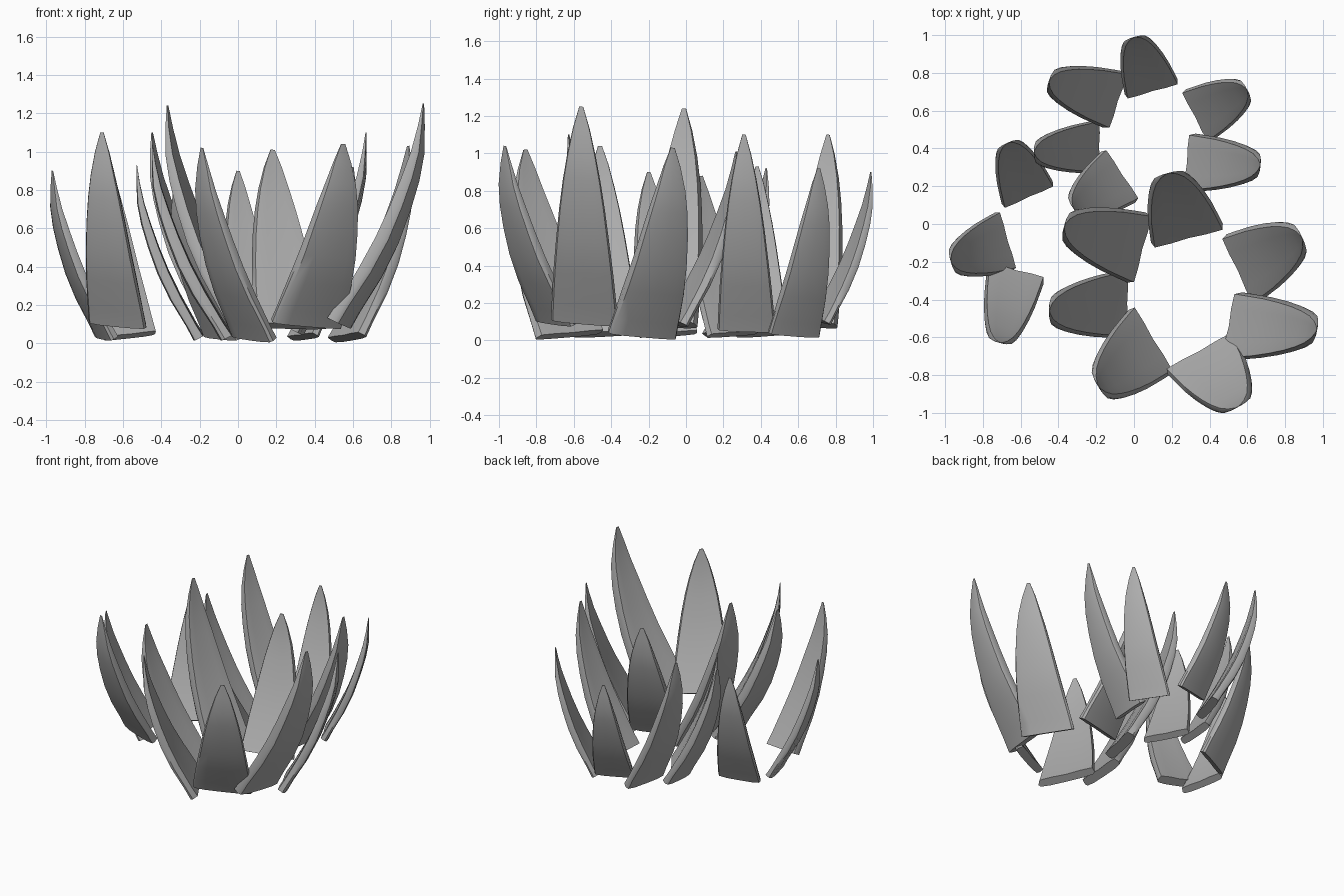
import bpy
import bmesh
from mathutils import Vector

cube = bpy.data.objects.get("Cube")
if cube:
    bpy.data.objects.remove(cube, do_unlink=True)

mat = bpy.data.materials.new("leaf_grey")
mat.use_nodes = True
grey = (0.42, 0.42, 0.42, 1)
mat.diffuse_color = grey
mat.node_tree.nodes["Principled BSDF"].inputs["Base Color"].default_value = grey

# Leaf stations: outer reach, outer height, inner reach, inner height, width
STATIONS = [
    (.15, 0, 0, .03, 1), (.26, .08, .10, .09, .97), (.50, .23, .33, .25, .89),
    (.69, .38, .51, .39, .79), (.83, .53, .66, .53, .68), (.93, .66, .78, .66, .56),
    (.99, .78, .88, .78, .42), (1, .90, .95, .90, .25), (1, 1, .99, 1, .06)]
# Cross-section: side position, depth from outer (0) to inner (1) face
HALF = [(.6, .02), (.94, .14), (1, .4), (.94, .95), (.5, .98)]
SECTION = [(0, 0)] + HALF + [(0, .9)] + [(-s, d) for s, d in reversed(HALF)]


def leaf(name, end_a, end_b, tip):
    """Curved, tapering slab rising from a base edge to a pointed tip."""
    a, b, tip = Vector(end_a), Vector(end_b), Vector(tip)
    foot = (a + b) / 2
    side = (b - a) / 2
    rise = Vector((0, 0, tip.z - foot.z))
    out = tip - foot - rise
    bm = bmesh.new()
    rings = []
    for ou, oz, iu, iz, w in STATIONS:
        outer = foot + out * ou + rise * oz
        inner = foot + out * iu + rise * iz
        rings.append([bm.verts.new(outer.lerp(inner, d) + side * s * w)
                      for s, d in SECTION])
    n = len(SECTION)
    for low, high in zip(rings, rings[1:]):
        for k in range(n):
            j = (k + 1) % n
            bm.faces.new((low[k], low[j], high[j], high[k]))
    bm.faces.new(rings[0])
    bm.faces.new(rings[-1])
    bmesh.ops.recalc_face_normals(bm, faces=bm.faces)
    mesh = bpy.data.meshes.new(name)
    bm.to_mesh(mesh)
    bm.free()
    mesh.materials.append(mat)
    obj = bpy.data.objects.new(name, mesh)
    bpy.context.collection.objects.link(obj)
    bpy.ops.object.select_all(action='DESELECT')
    obj.select_set(True)
    bpy.context.view_layer.objects.active = obj
    bpy.ops.object.shade_smooth_by_angle(angle=0.8)


# Each leaf: the two ends of its base edge, then its tip
CLUMPS = {
    "front_clump": [
        ((.10, -.13, .08), (.48, -.03, .07), (.18, .27, 1.01)),
        ((.00, -.32, .08), (.10, .05, .06), (-.37, -.01, 1.24)),
        ((-.03, -.24, .03), (-.03, -.60, .01), (-.45, -.46, 1.04)),
        ((.00, -.43, .03), (.21, -.78, .00), (-.19, -.86, 1.02)),
        ((.16, -.77, .10), (.52, -.57, .07), (.55, -.97, 1.04)),
        ((.53, -.36, .07), (.46, -.72, .10), (.97, -.56, 1.25)),
        ((.46, -.07, .00), (.63, -.43, .03), (.89, -.07, 1.03))],
    "back_clump": [
        ((-.04, .66, .10), (.24, .74, .08), (.00, .99, .90)),
        ((-.13, .50, .08), (-.03, .80, .06), (-.45, .76, 1.10)),
        ((.25, .70, .01), (.39, .43, .03), (.60, .71, .92)),
        ((.29, .48, .04), (.26, .17, .05), (.67, .31, 1.10)),
        ((-.18, .55, .03), (-.18, .27, .01), (-.53, .38, .93)),
        ((-.15, .40, .03), (.03, .13, .01), (-.32, .08, .88))],
    "right_clump": [
        ((-.69, .08, .01), (-.42, .20, .04), (-.67, .43, .92)),
        ((-.71, .07, .03), (-.62, -.24, .01), (-.97, -.20, .90)),
        ((-.77, -.20, .10), (-.47, -.28, .07), (-.71, -.63, 1.10))],
}
for clump, leaves in CLUMPS.items():
    for i, spec in enumerate(leaves, 1):
        leaf(f"{clump}_leaf_{i}", *spec)
